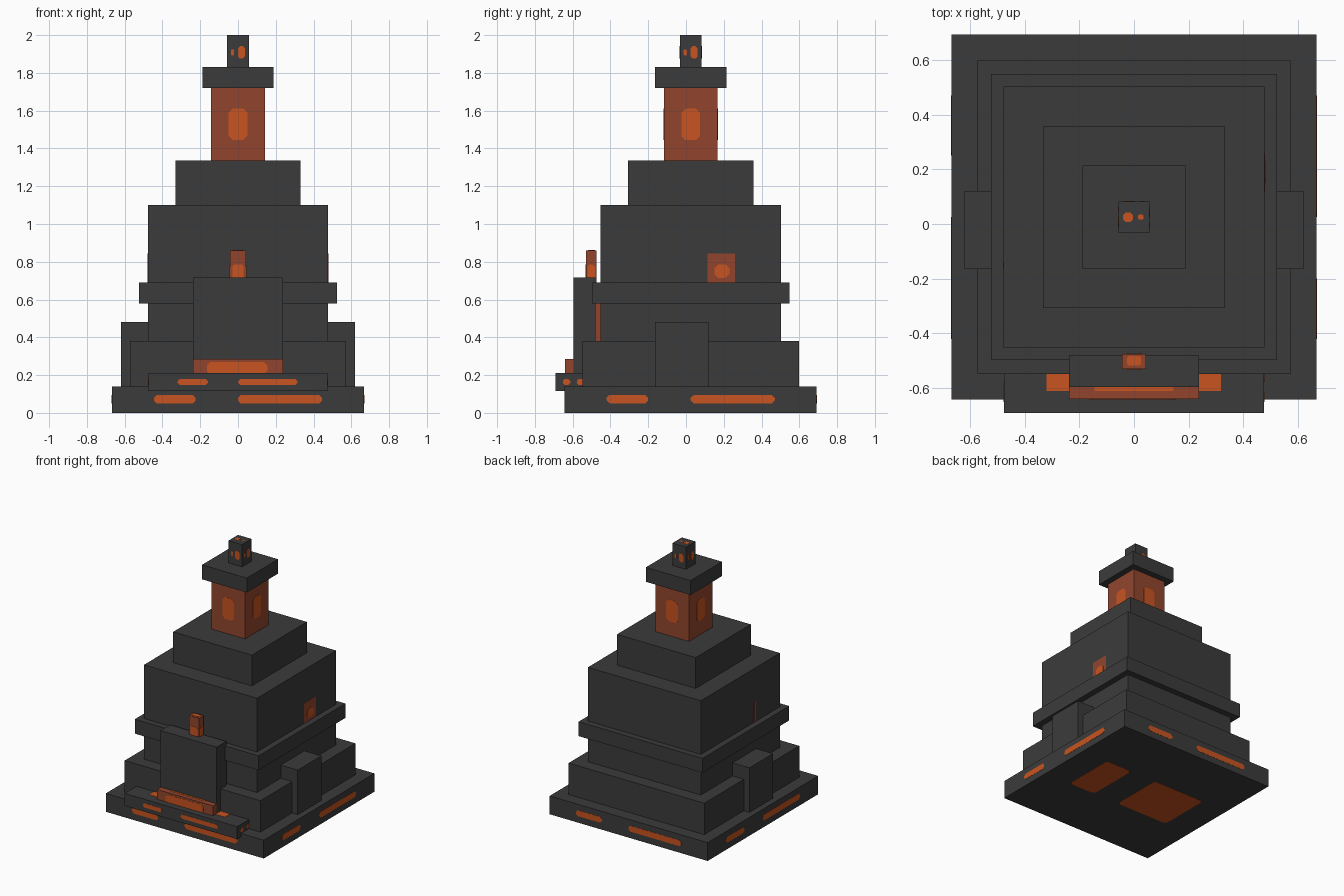
import bpy
from mathutils import Vector

if "Cube" in bpy.data.objects:
    bpy.data.objects.remove(bpy.data.objects["Cube"])

CY = 0.025  # y of the tower axis


def material(name, rgb):
    m = bpy.data.materials.new(name)
    m.diffuse_color = (*rgb, 1)
    m.use_nodes = True
    m.node_tree.nodes["Principled BSDF"].inputs["Base Color"].default_value = m.diffuse_color
    return m


STONE = material("dark_stone", (0.044, 0.044, 0.044))
EMBER = material("ember_brown", (0.285, 0.06, 0.027))
GLOW = material("glow_orange", (0.578, 0.088, 0.014))


def mesh_object(name, verts, faces, mat):
    me = bpy.data.meshes.new(name)
    me.from_pydata(verts, [], faces)
    me.materials.append(mat)
    ob = bpy.data.objects.new(name, me)
    bpy.context.collection.objects.link(ob)
    return ob


def box(name, x, y, z, mat=STONE):
    """Box from (min, max) ranges; returns centre and half size."""
    verts = [(a, b, c) for a in x for b in y for c in z]
    faces = [(0, 1, 3, 2), (4, 6, 7, 5), (0, 4, 5, 1),
             (2, 3, 7, 6), (0, 2, 6, 4), (1, 5, 7, 3)]
    mesh_object(name, verts, faces, mat)
    lo, hi = (Vector(p) for p in zip(x, y, z))
    return (lo + hi) / 2, (hi - lo) / 2


def tier(name, half, z, mat=STONE):
    """Square storey centred on the tower axis."""
    return box(name, (-half, half), (CY - half, CY + half), z, mat)


# right, up and outward directions of each side
SIDES = {
    "front": ((1, 0, 0), (0, 0, 1), (0, -1, 0)),
    "right": ((0, 1, 0), (0, 0, 1), (1, 0, 0)),
    "back": ((-1, 0, 0), (0, 0, 1), (0, 1, 0)),
    "left": ((0, -1, 0), (0, 0, 1), (-1, 0, 0)),
    "top": ((1, 0, 0), (0, 1, 0), (0, 0, 1)),
    "bottom": ((1, 0, 0), (0, -1, 0), (0, 0, -1)),
}
WALLS = ("front", "right", "back", "left")


def plate(name, solid, side, u, v, cut=0.0, mat=GLOW, proud=0.0015):
    """Thin plate with clipped corners on one side of a box."""
    centre, half = solid
    r, up, n = (Vector(d) for d in SIDES[side])
    reach = sum(abs(n[i]) * half[i] for i in range(3))
    (a, b), (c, d) = u, v
    k = cut
    if k:
        outline = [(a + k, c), (b - k, c), (b, c + k), (b, d - k),
                   (b - k, d), (a + k, d), (a, d - k), (a, c + k)]
    else:
        outline = [(a, c), (b, c), (b, d), (a, d)]
    verts = [centre + r * s + up * t + n * (reach + off)
             for off in (-0.003, proud) for s, t in outline]
    m = len(outline)
    faces = [tuple(reversed(range(m))), tuple(range(m, 2 * m))]
    faces += [(i, (i + 1) % m, m + (i + 1) % m, m + i) for i in range(m)]
    mesh_object(f"{name}_{side}", verts, faces, mat)


# Stacked storeys
base = tier("base", 0.667, (0, 0.14))
tier("lower_tier", 0.573, (0.14, 0.38))
body = tier("body", 0.477, (0.38, 1.10))
tier("belt", 0.523, (0.58, 0.69))
tier("upper_tier", 0.332, (1.10, 1.335))
lantern = tier("lantern", 0.142, (1.335, 1.72), EMBER)
tier("cap", 0.189, (1.72, 1.83))
finial = tier("finial", 0.057, (1.83, 2.0))

# Side buttresses
for s, label in ((-1, "left"), (1, "right")):
    box(f"buttress_{label}", tuple(sorted((s * 0.44, s * 0.62))),
        (-0.165, 0.12), (0.14, 0.48))

# Entrance: slab, glowing backing, step, sill and torch
box("door_slab", (-0.237, 0.237), (-0.595, -0.48), (0.14, 0.717))
box("door_backing", (-0.15, 0.15), (-0.49, -0.45), (0.2, 0.6), EMBER)
step = box("front_step", (-0.475, 0.475), (-0.69, -0.465), (0.115, 0.21))
sill = box("sill", (-0.237, 0.237), (-0.64, -0.55), (0.19, 0.285), EMBER)
torch = box("torch", (-0.043, 0.043), (-0.53, -0.475), (0.62, 0.86), EMBER)

# Glowing slots of the base
for side in WALLS:
    plate("base_slot_short", base, side, (-0.445, -0.225), (-0.02, 0.025), 0.015)
    plate("base_slot_long", base, side, (0, 0.445), (-0.02, 0.025), 0.015)
plate("base_pit_short", base, "bottom", (0.22, 0.445), (-0.205, 0.205), 0.02)
plate("base_pit_long", base, "bottom", (-0.445, 0), (-0.205, 0.205), 0.02)

# Glowing slots of the step
plate("step_slot_short", step, "front", (-0.32, -0.16), (-0.015, 0.017), 0.012)
plate("step_slot_long", step, "front", (0, 0.315), (-0.015, 0.017), 0.012)
plate("step_slot_short", step, "top", (0.16, 0.318), (-0.033, 0.037))
plate("step_slot_long", step, "top", (-0.32, 0), (-0.033, 0.037))
for side in ("right", "left"):
    plate("step_slot_short", step, side, (-0.073, -0.035), (-0.015, 0.017), 0.01)
    plate("step_slot_long", step, side, (0, 0.073), (-0.015, 0.017), 0.01)

# Bright cores of the sill and torch
plate("sill_core", sill, "front", (-0.165, 0.155), (-0.035, 0.033), 0.02)
plate("sill_core", sill, "top", (-0.145, 0.145), (-0.015, 0.015))
plate("torch_core", torch, "top", (-0.026, 0.026), (-0.015, 0.02), 0.007)
for side, w in zip(WALLS, (0.03, 0.02, 0.03, 0.02)):
    plate("torch_core", torch, side, (-w, w), (-0.05, 0.045), 0.01)

# Lantern panes and finial eyes on all four walls
for side in WALLS:
    plate("lantern_pane", lantern, side, (-0.05, 0.05), (-0.083, 0.083), 0.022)
    plate("finial_eye_large", finial, side, (0, 0.036), (-0.04, 0.027), 0.011)
    plate("finial_eye_small", finial, side, (-0.037, -0.02), (-0.022, 0.01), 0.004)
plate("finial_eye_large", finial, "top", (-0.04, -0.003), (-0.017, 0.017), 0.01)
plate("finial_eye_small", finial, "top", (0.015, 0.035), (-0.009, 0.009), 0.004)

# Side windows of the body
plate("window", body, "right", (0.09, 0.235), (-0.07, 0.105), mat=EMBER)
plate("window_core", body, "right", (0.125, 0.205), (-0.025, 0.045), 0.02, proud=0.003)
plate("window_slit", body, "left", (0.165, 0.185), (-0.07, 0.105), mat=EMBER)
